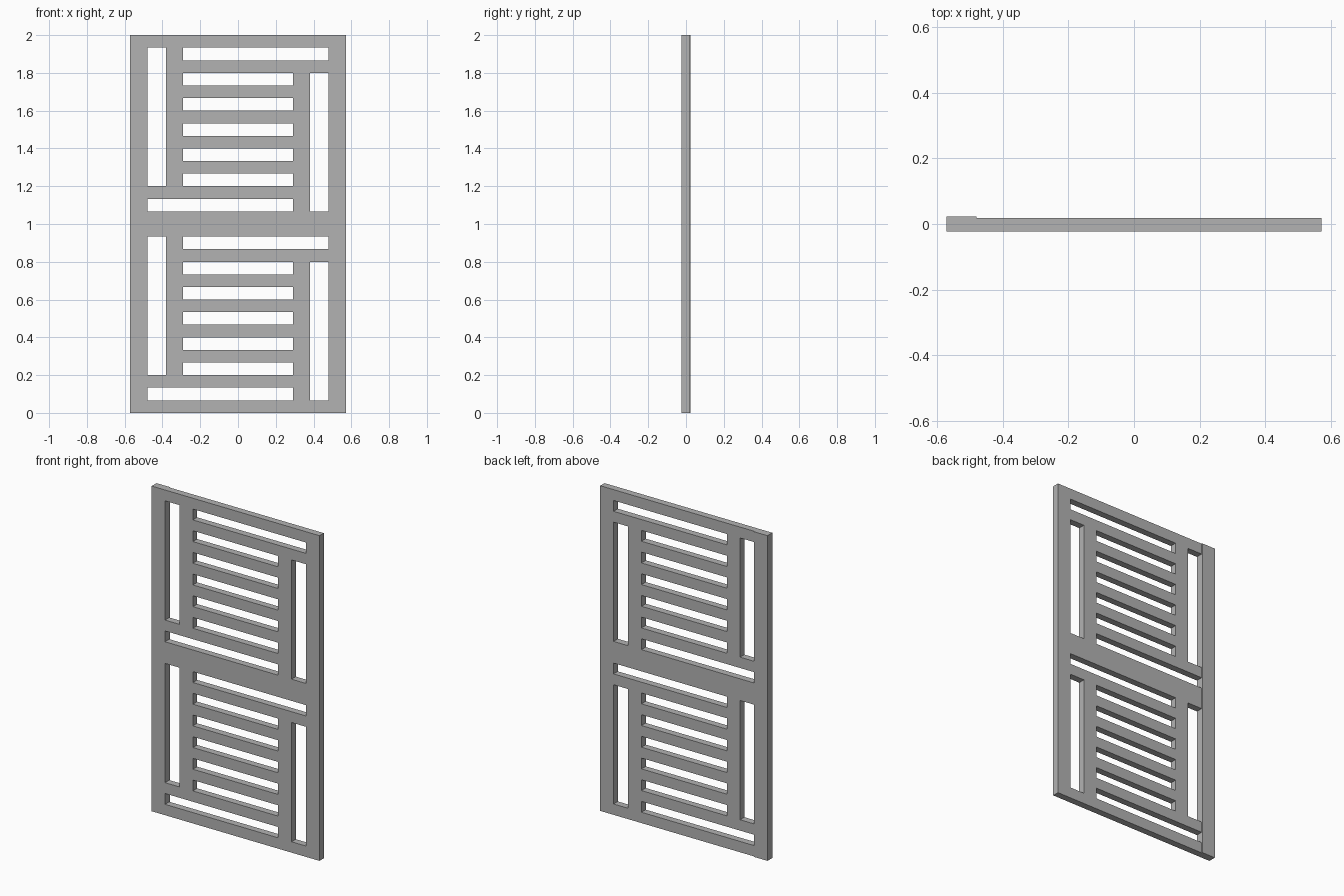
import bpy, bmesh

cube = bpy.data.objects.get("Cube")
if cube:
    bpy.data.objects.remove(cube, do_unlink=True)

OUTER, SLOT_OUT, SLOT_IN, SLAT = 0.571, 0.48, 0.381, 0.29
FRONT, PANEL_BACK, STILE_BACK = -0.0235, 0.018, 0.0235
ROWS = 30                      # height divided into equal slat rows

grey = bpy.data.materials.new("plain grey")
grey.use_nodes = True
colour = (0.45, 0.45, 0.45, 1)
grey.diffuse_color = colour
grey.node_tree.nodes["Principled BSDF"].inputs["Base Color"].default_value = colour


def is_open(x, row):
    """True where a slot cuts through; both halves share one pattern."""
    r = row % 15
    if r == 1 and -SLOT_OUT < x < SLAT:            # low long slot
        return True
    if r == 13 and -SLAT < x < SLOT_OUT:           # high long slot
        return True
    if r % 2 and 3 <= r <= 11 and abs(x) < SLAT:   # gaps between slats
        return True
    if -SLOT_OUT < x < -SLOT_IN and 3 <= r <= 13:  # right upright slot
        return True
    return SLOT_IN < x < SLOT_OUT and 1 <= r <= 11  # left upright slot


def slab(name, xs, back, opening):
    """Sheet of grid cells, minus the openings, extruded to the back."""
    bm = bmesh.new()
    zs = [2 * i / ROWS for i in range(ROWS + 1)]
    for x0, x1 in zip(xs, xs[1:]):
        for row, (z0, z1) in enumerate(zip(zs, zs[1:])):
            if not opening((x0 + x1) / 2, row):
                corners = ((x0, z0), (x1, z0), (x1, z1), (x0, z1))
                bm.faces.new([bm.verts.new((x, FRONT, z)) for x, z in corners])
    bmesh.ops.remove_doubles(bm, verts=bm.verts, dist=1e-4)
    grown = bmesh.ops.extrude_face_region(bm, geom=bm.faces[:], use_keep_orig=True)
    moved = [v for v in grown["geom"] if isinstance(v, bmesh.types.BMVert)]
    bmesh.ops.translate(bm, verts=moved, vec=(0, back - FRONT, 0))
    bmesh.ops.recalc_face_normals(bm, faces=bm.faces)
    mesh = bpy.data.meshes.new(name)
    bm.to_mesh(mesh)
    bm.free()
    mesh.materials.append(grey)
    obj = bpy.data.objects.new(name, mesh)
    bpy.context.collection.objects.link(obj)
    return obj


# Slotted panel, and the thicker upright along its right edge
slab("slatted_panel",
     [-SLOT_OUT, -SLOT_IN, -SLAT, SLAT, SLOT_IN, SLOT_OUT, OUTER],
     PANEL_BACK, is_open)
slab("edge_stile", [-OUTER, -SLOT_OUT], STILE_BACK, lambda x, row: False)
